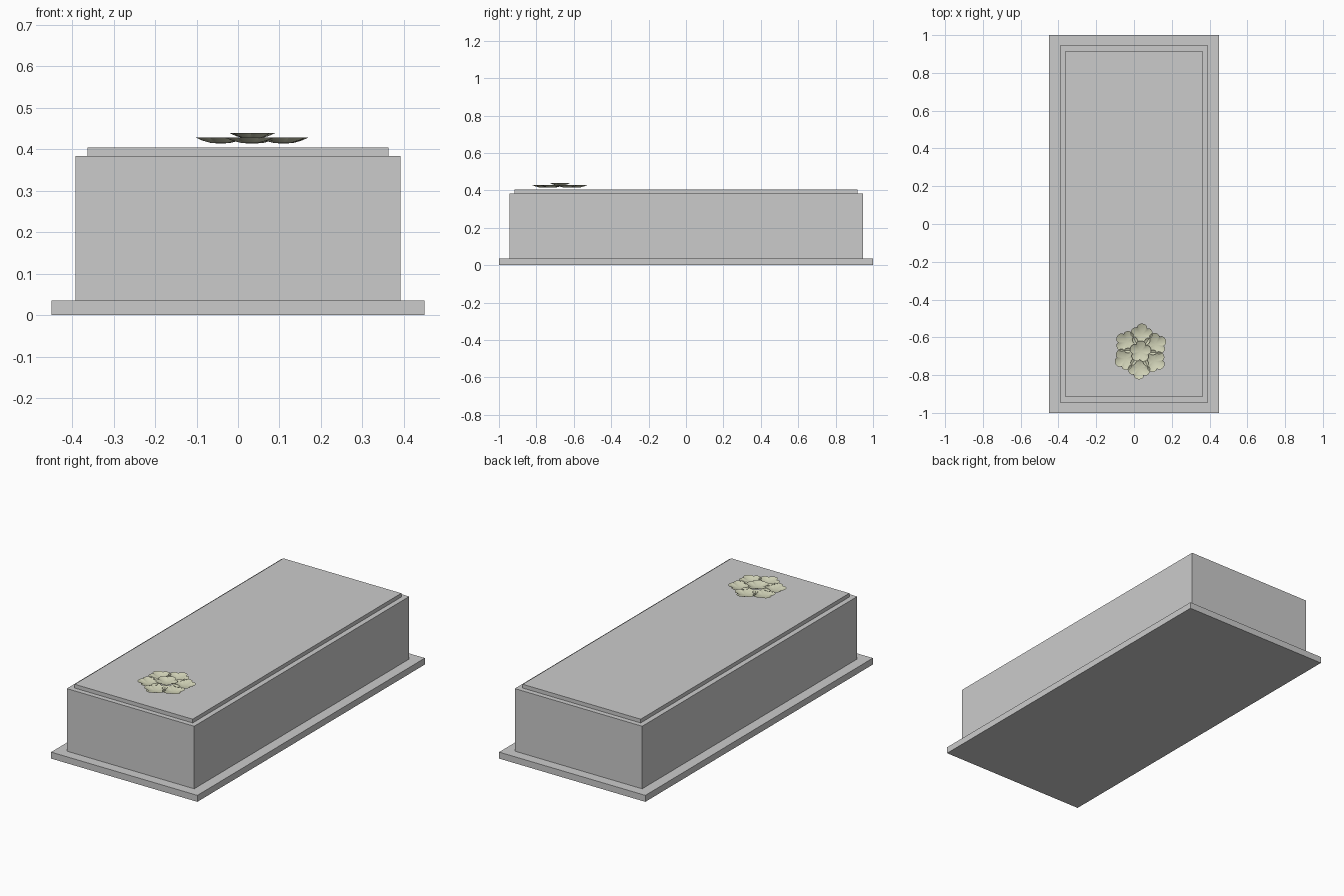
import bpy, bmesh, math

if "Cube" in bpy.data.objects:
    bpy.data.objects.remove(bpy.data.objects["Cube"])

def block(name, hx, hy, z0, z1):
    bpy.ops.mesh.primitive_cube_add(size=1, location=(0, 0, (z0 + z1) / 2))
    ob = bpy.context.object
    ob.name = name
    ob.scale = (2 * hx, 2 * hy, z1 - z0)
    bpy.ops.object.transform_apply(location=False, rotation=False, scale=True)
    return ob

# Stone tomb: plinth, body and lid
block("plinth", 0.45, 1.0, 0.0, 0.036)
block("tomb_body", 0.392, 0.945, 0.036, 0.384)
block("lid_slab", 0.363, 0.917, 0.384, 0.405)

petal_mat = bpy.data.materials.new("petal_cream")
petal_mat.diffuse_color = (0.63, 0.64, 0.47, 1)
petal_mat.use_nodes = True
petal_mat.node_tree.nodes["Principled BSDF"].inputs["Base Color"].default_value = petal_mat.diffuse_color

def flower(name, x, y, z, radius, turn):
    """Five rounded, cupped petals in one open saucer."""
    bm = bmesh.new()
    seg, petals = 8, 5
    n = seg * petals
    centre = bm.verts.new((0, 0, 0))
    rings = []
    for f, h in ((0.35, 0.0015), (0.7, 0.007), (1.0, 0.0145)):
        ring = []
        for i in range(n):
            a = 2 * math.pi * i / n
            lobe = abs(math.sin(petals * a / 2)) ** 0.6
            r = radius * f * (1 - 0.24 * f * (1 - lobe))
            ring.append(bm.verts.new((r * math.cos(a + turn), r * math.sin(a + turn), h)))
        rings.append(ring)
    for i in range(n):
        j = (i + 1) % n
        bm.faces.new((centre, rings[0][i], rings[0][j]))
        for lo, hi in zip(rings, rings[1:]):
            bm.faces.new((lo[i], hi[i], hi[j], lo[j]))
    me = bpy.data.meshes.new(name)
    bm.to_mesh(me)
    bm.free()
    me.materials.append(petal_mat)
    ob = bpy.data.objects.new(name, me)
    ob.location = (x, y, z)
    bpy.context.collection.objects.link(ob)
    bpy.context.view_layer.objects.active = ob
    bpy.ops.object.select_all(action='DESELECT')
    ob.select_set(True)
    bpy.ops.object.shade_smooth_by_angle()

# Posy: six flowers in a ring and one raised in the middle
cx, cy = 0.034, -0.675
for k in range(6):
    a = math.radians(86 + 60 * k)
    flower(f"flower_{k + 1}", cx + 0.088 * math.cos(a), cy + 0.088 * math.sin(a),
           0.414, 0.06, a + math.radians(36))
flower("flower_middle", cx, cy, 0.425, 0.057, math.radians(50))
